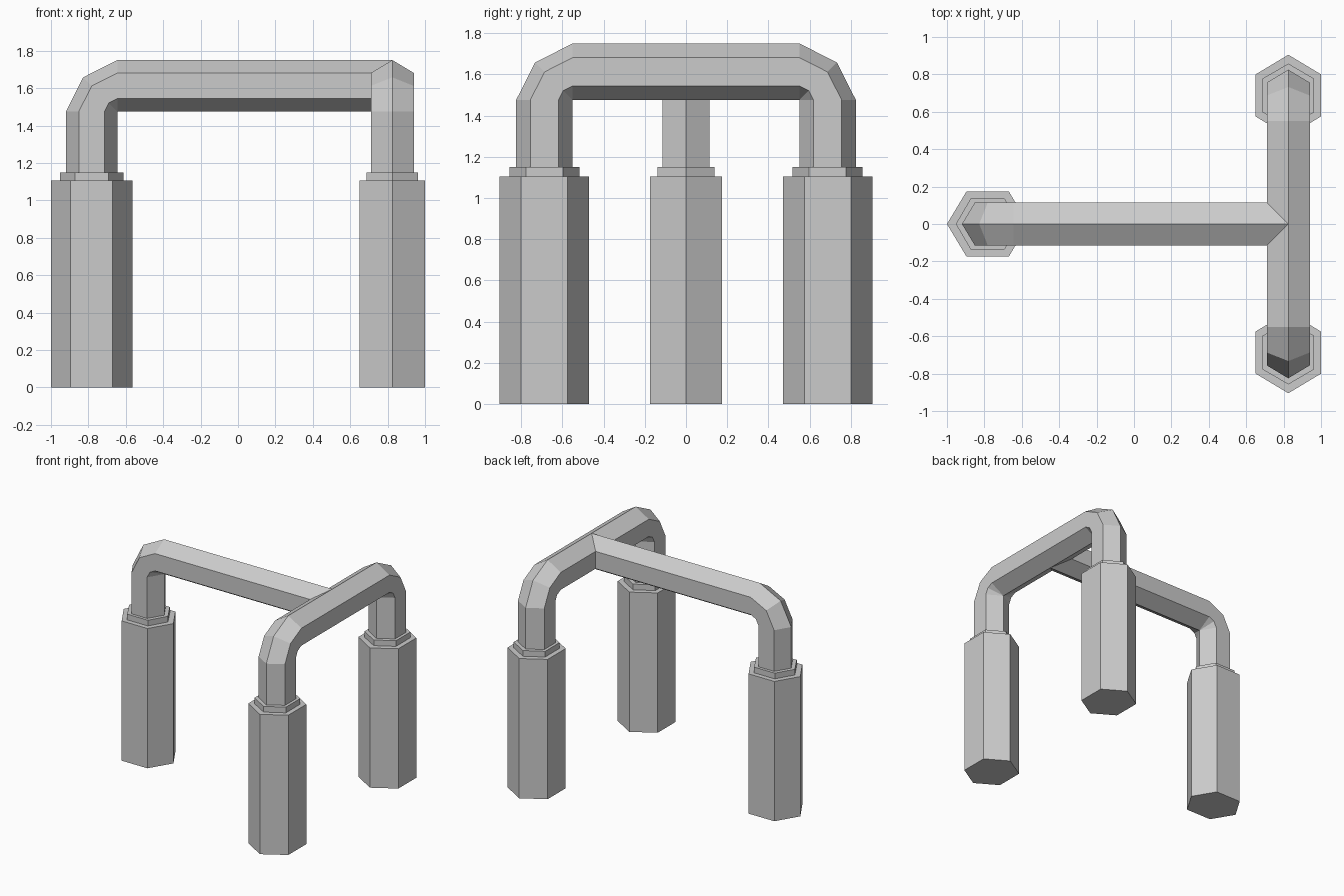
import bpy, bmesh
from math import sin, cos, radians

if "Cube" in bpy.data.objects:
    bpy.data.objects.remove(bpy.data.objects["Cube"])


def hexagon(tip, corner, flat):
    # u runs outward from the frame, v runs across it
    return [(tip, 0), (corner, flat), (-corner, flat),
            (-tip, 0), (-corner, -flat), (corner, -flat)]


def loft(name, rings, cap_start=False):
    bm = bmesh.new()
    loops = [[bm.verts.new(p) for p in ring] for ring in rings]
    for a, b in zip(loops, loops[1:]):
        for i in range(6):
            j = (i + 1) % 6
            bm.faces.new((a[i], a[j], b[j], b[i]))
    if cap_start:
        bm.faces.new(loops[0])
    bmesh.ops.remove_doubles(bm, verts=bm.verts, dist=0.0005)
    bmesh.ops.recalc_face_normals(bm, faces=bm.faces)
    mesh = bpy.data.meshes.new(name)
    bm.to_mesh(mesh)
    bm.free()
    obj = bpy.data.objects.new(name, mesh)
    bpy.context.collection.objects.link(obj)
    return obj


LEG = hexagon(0.2175, 0.1125, 0.175)
COLLAR = hexagon(0.17, 0.09, 0.1375)
TUBE = hexagon(0.1375, 0.0685, 0.115)
R = 0.1375                 # bend radius of the tube centre line
LEG_TOP, COLLAR_TOP, BEND = 1.105, 1.15, 1.475
X_SIDE = 0.825             # x of the side frame
PIVOT_X, PIVOT_Y = 0.645, 0.55


# Upright and bend of a tube: (outward, across, z)
def bend_rings(pivot):
    rings = [[(pivot + R + u, v, COLLAR_TOP) for u, v in TUBE]]
    for angle, k in ((0, 1), (45, 0.94), (90, 1)):
        a = radians(angle)
        rings.append([(pivot + k * (R + u) * cos(a), v,
                       BEND + k * (R + u) * sin(a)) for u, v in TUBE])
    return rings


# Side frame: a symmetric arch along y
half = bend_rings(PIVOT_Y)
mirrored = [[(-s, v, z) for s, v, z in ring] for ring in reversed(half)]
loft("side_arch", [[(X_SIDE + v, s, z) for s, v, z in ring]
                   for ring in half + mirrored])

# Cross bar along x, mitred into the side arch
arm = bend_rings(PIVOT_X)
arm.append([(-(X_SIDE - abs(v)), v, z) for s, v, z in arm[-1]])
loft("cross_bar", [[(-s, v, z) for s, v, z in ring] for ring in arm])

# Legs with a stepped collar on top
steps = [(LEG, 0), (LEG, LEG_TOP), (COLLAR, LEG_TOP),
         (COLLAR, COLLAR_TOP), (TUBE, COLLAR_TOP)]
cx, cy = PIVOT_X + R, PIVOT_Y + R
loft("left_leg", [[(-cx - u, v, z) for u, v in prof] for prof, z in steps], True)
for name, side in (("front_leg", -1), ("back_leg", 1)):
    loft(name, [[(X_SIDE + v, side * (cy + u), z) for u, v in prof]
                for prof, z in steps], True)
